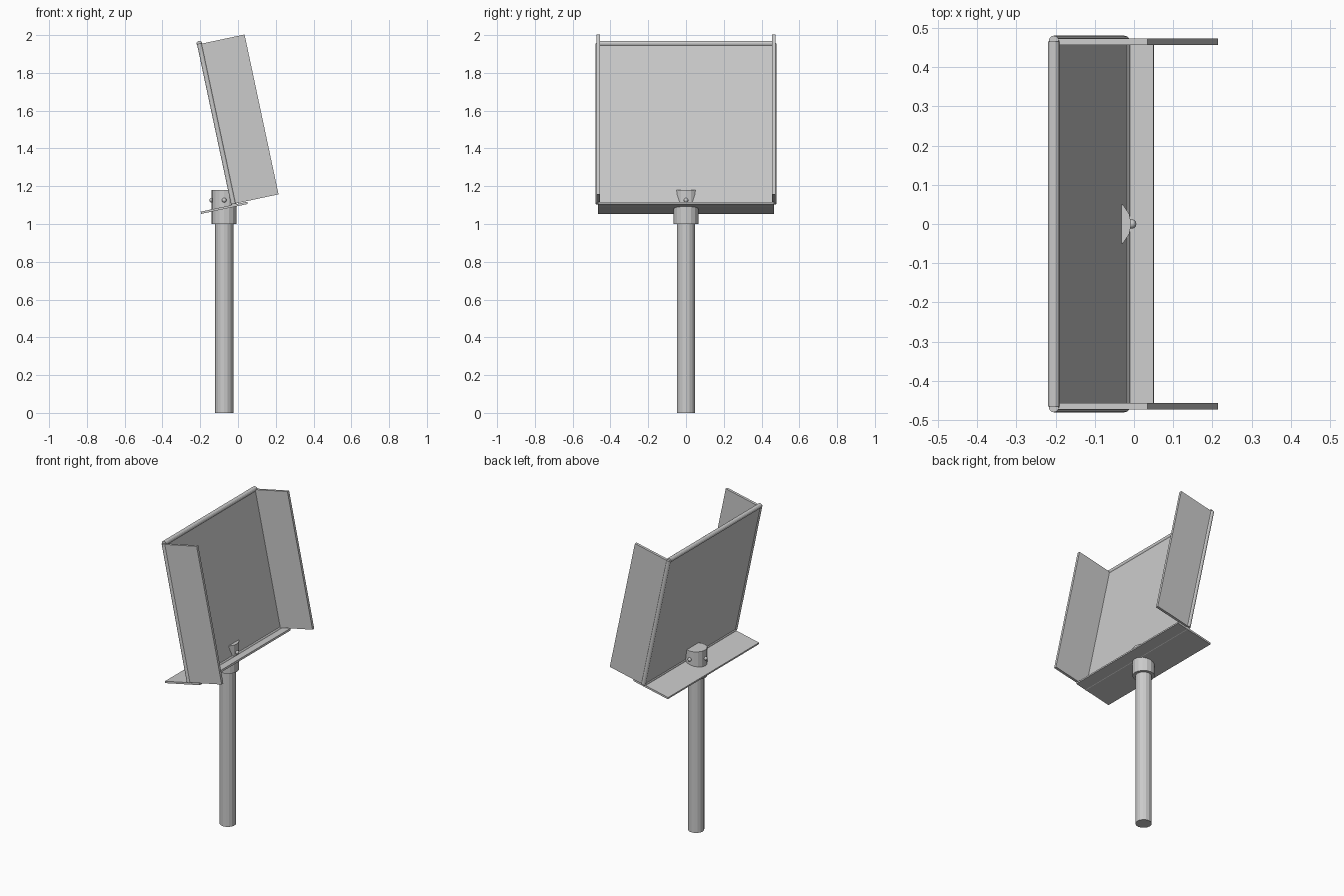
import bpy
import bmesh
from math import radians, cos, sin, pi
from mathutils import Matrix, Vector

cube = bpy.data.objects.get("Cube")
if cube:
    bpy.data.objects.remove(cube, do_unlink=True)

grey = bpy.data.materials.new("plain_grey")
grey.use_nodes = True
grey.diffuse_color = (0.6, 0.6, 0.6, 1)
grey.node_tree.nodes["Principled BSDF"].inputs["Base Color"].default_value = (0.6, 0.6, 0.6, 1)

# Leaning frame: local x is the panel normal, local z runs up the panel
LEAN = Matrix.Translation((-0.03, 0, 1.105)) @ Matrix.Rotation(radians(-12), 4, 'Y')
POLE_X = -0.073


def finish(name, bm, matrix=Matrix()):
    bmesh.ops.recalc_face_normals(bm, faces=bm.faces)
    mesh = bpy.data.meshes.new(name)
    bm.to_mesh(mesh)
    bm.free()
    mesh.materials.append(grey)
    obj = bpy.data.objects.new(name, mesh)
    bpy.context.collection.objects.link(obj)
    obj.matrix_world = matrix
    return obj


def board(name, low, high):
    low, high = Vector(low), Vector(high)
    bm = bmesh.new()
    bmesh.ops.create_cube(bm, size=1)
    bmesh.ops.scale(bm, vec=high - low, verts=bm.verts)
    bmesh.ops.translate(bm, vec=(low + high) / 2, verts=bm.verts)
    return finish(name, bm, LEAN)


def rod(name, start, end, radius, sides, matrix=Matrix()):
    start, end = Vector(start), Vector(end)
    axis = end - start
    bm = bmesh.new()
    bmesh.ops.create_cone(bm, cap_ends=True, segments=sides, radius1=radius,
                          radius2=radius, depth=axis.length)
    turn = Vector((0, 0, 1)).rotation_difference(axis).to_matrix().to_4x4()
    bmesh.ops.transform(bm, matrix=Matrix.Translation((start + end) / 2) @ turn, verts=bm.verts)
    return finish(name, bm, matrix)


# Pole and the collar that passes through the shelf
rod("pole", (POLE_X, 0, 0), (POLE_X, 0, 1.1), 0.048, 16)
rod("collar", (POLE_X, 0, 1), (POLE_X, 0, 1.18), 0.066, 16)

# Screws around the collar
for i in range(4):
    a = i * pi / 2
    bm = bmesh.new()
    bmesh.ops.create_uvsphere(bm, u_segments=12, v_segments=8, radius=0.012)
    for face in bm.faces:
        face.smooth = True
    spot = (POLE_X + 0.067 * cos(a), 0.067 * sin(a), 1.126)
    finish(f"collar_screw_{i + 1}", bm, Matrix.Translation(spot))

# Main panel and bottom shelf
board("back_panel", (-0.002, -0.46, 0), (0.014, 0.46, 0.868))
board("bottom_shelf", (-0.172, -0.465, -0.016), (0.08, 0.465, -0.004))

# Hinge tubes along the top and bottom edges
for name, height, radius in (("top_tube", 0.868, 0.015), ("bottom_tube", -0.004, 0.013)):
    rod(name, (0.006, -0.465, height), (0.006, 0.465, height), radius, 12, LEAN)

# Side wings with their hinge tubes
for side, s in (("left", 1), ("right", -1)):
    inner, outer = sorted((s * 0.456, s * 0.473))
    board(f"{side}_wing", (0, inner, 0), (0.25, outer, 0.865))
    rod(f"{side}_hinge_tube", (0.006, s * 0.467, 0), (0.006, s * 0.467, 0.868), 0.013, 12, LEAN)
